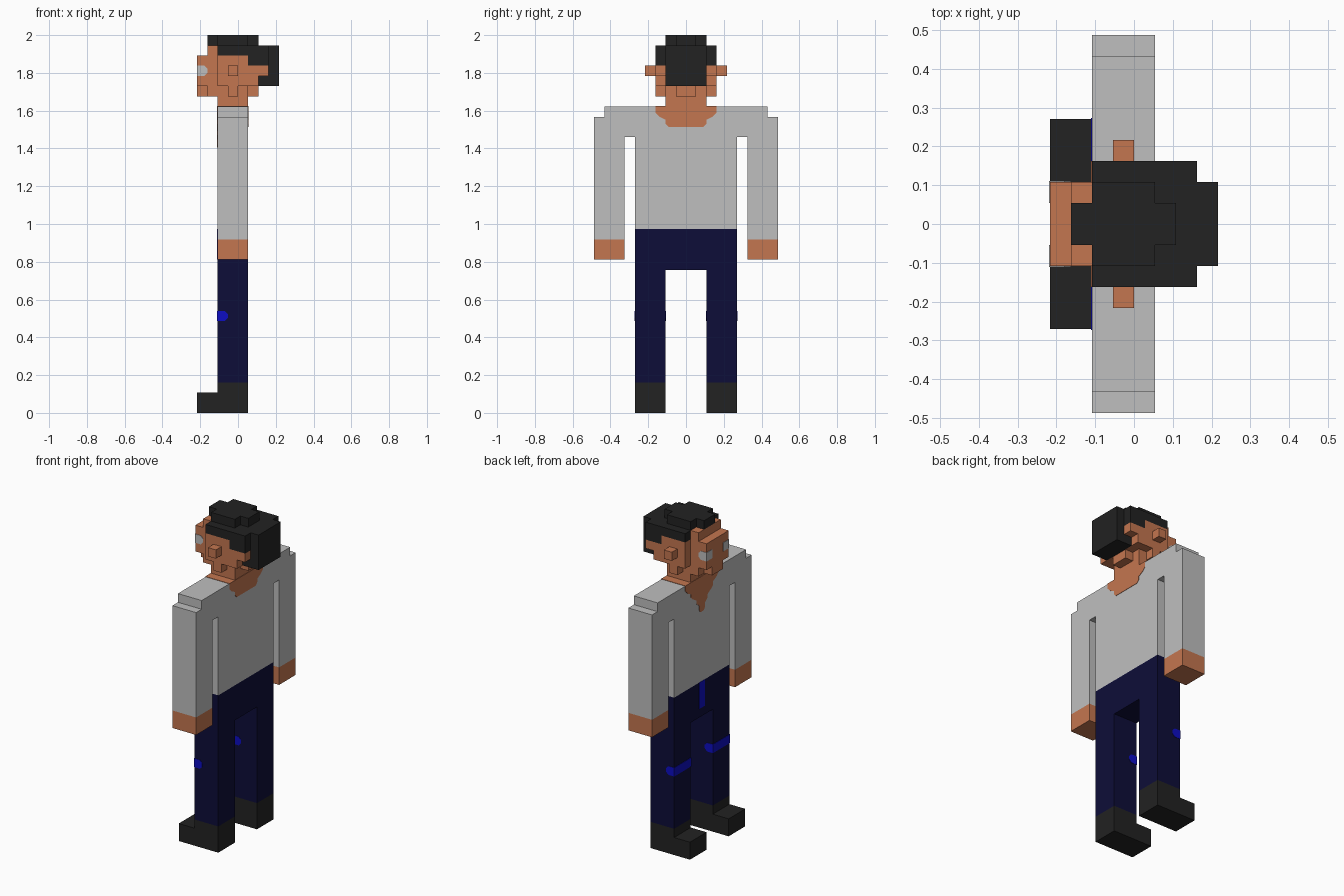
import bpy, bmesh

cube = bpy.data.objects.get("Cube")
if cube:
    bpy.data.objects.remove(cube, do_unlink=True)

U = 2 / 37  # size of one block
P = 0.04    # how far painted plates stand proud, in blocks


def material(name, rgb):
    m = bpy.data.materials.new(name)
    m.use_nodes = True
    colour = (*rgb, 1)
    m.diffuse_color = colour
    m.node_tree.nodes["Principled BSDF"].inputs["Base Color"].default_value = colour
    return m


skin = material("skin", (0.55, 0.18, 0.08))
black = material("black", (0.016, 0.016, 0.016))
grey = material("light grey", (0.52, 0.52, 0.52))
navy = material("navy", (0.004, 0.004, 0.04))
blue = material("bright blue", (0.004, 0.004, 0.55))


def finish(name, mat, bm):
    bmesh.ops.recalc_face_normals(bm, faces=bm.faces)
    mesh = bpy.data.meshes.new(name)
    bm.to_mesh(mesh)
    bm.free()
    mesh.materials.append(mat)
    obj = bpy.data.objects.new(name, mesh)
    bpy.context.collection.objects.link(obj)
    return obj


def blocks(name, mat, *boxes, side=1):
    """Boxes given as (x range, y range, z range) in block units."""
    bm = bmesh.new()
    for ranges in boxes:
        verts = bmesh.ops.create_cube(bm, size=1)["verts"]
        for v in verts:
            for i, (lo, hi) in enumerate(ranges):
                v.co[i] = U * (hi if v.co[i] > 0 else lo)
            v.co.y *= side
    return finish(name, mat, bm)


def prism(name, mat, profile, axis, lo, hi, side=1):
    """Profile extruded along x (profile is y, z) or y (profile is x, z)."""
    bm = bmesh.new()

    def point(a, z, d):
        x, y = (d, a) if axis == "x" else (a, d)
        return bm.verts.new((x * U, y * U * side, z * U))

    ends = [[point(a, z, d) for a, z in profile] for d in (lo, hi)]
    for ring in ends:
        bm.faces.new(ring)
    n = len(profile)
    for i in range(n):
        j = (i + 1) % n
        bm.faces.new((ends[0][i], ends[0][j], ends[1][j], ends[1][i]))
    return finish(name, mat, bm)


def patch(x, z):
    """Square patch with its rear corners clipped."""
    return [(x - P, z), (x + 0.7, z), (x + 1, z + 0.3),
            (x + 1, z + 0.7), (x + 0.7, z + 1), (x - P, z + 1)]


def mirrored(half):
    return half + [(-y, z) for y, z in reversed(half)]


BODY = (-2, 1)

# Torso, hips and neck
blocks("shirt_body", grey, (BODY, (-5, 5), (18, 30)))
blocks("hips", navy, (BODY, (-5, 5), (14, 18)))
blocks("neck", skin, (BODY, (-2, 2), (30, 31)))

# Open collar right through the shoulders, deeper on the chest
prism("collar", skin, mirrored([(3, 30 + P), (3, 29.4), (2.6, 29), (2, 28.7),
      (2, 28.3), (1.7, 28)]), "x", -2 - P, 1 + P)
prism("chest_opening", skin, mirrored([(1.7, 28), (1, 27.6), (1, 27.2),
      (0.5, 26.8), (0.5, 26.3), (0.3, 26)]), "x", -2 - P, -1)
blocks("fly", blue, ((-2 - P, -1), (-0.5, 0.5), (15, 18)))

# Limbs, mirrored across y
for label, s in (("left", -1), ("right", 1)):
    blocks(label + "_sleeve", grey,
           (BODY, (6, 9), (17, 27)), (BODY, (5, 9), (27, 29)),
           (BODY, (5, 8), (29, 30)), side=s)
    blocks(label + "_hand", skin, (BODY, (6, 9), (15, 17)), side=s)
    blocks(label + "_trouser_leg", navy, (BODY, (2, 5), (3, 14)), side=s)
    blocks(label + "_shoe", black, (BODY, (2, 5), (0, 3)),
           ((-4, -2), (2, 5), (0, 2)), side=s)
    prism(label + "_knee_stripe", blue, patch(-2, 9), "y", 2 - P, 5 + P, side=s)
    prism(label + "_eye", grey, patch(-4, 33), "y", 1, 2 + P, side=s)
    blocks(label + "_ear", skin, ((-1, 0), (3, 4), (33, 34)), side=s)

# Head: rounded jaw, face and forehead
blocks("jaw", skin,
       ((-4, 2), (-1, 1), (31, 32)), ((-3, 1), (-2, 2), (31, 32)),
       ((-1, 0), (-3, 3), (31, 32)))
blocks("face", skin,
       ((-4, -2), (-2, 2), (32, 35)), ((-2, 1), (-3, 3), (32, 35)),
       ((1, 2), (-3, 3), (32, 33)), ((1, 3), (-3, 3), (33, 34)),
       ((-3, -2), (-2, 2), (35, 36)))

# Hair: stepped crown, sides and a block hanging at the back
blocks("hair_crown", black,
       ((-2, 1), (-2, 2), (36, 37)), ((-3, 2), (-1, 1), (36, 37)),
       ((-2, 3), (-3, 3), (35, 36)))
blocks("hair_back", black,
       ((1, 3), (-3, 3), (34, 35)), ((3, 4), (-2, 2), (32, 36)),
       ((2, 3), (-2, 2), (32, 33)))
